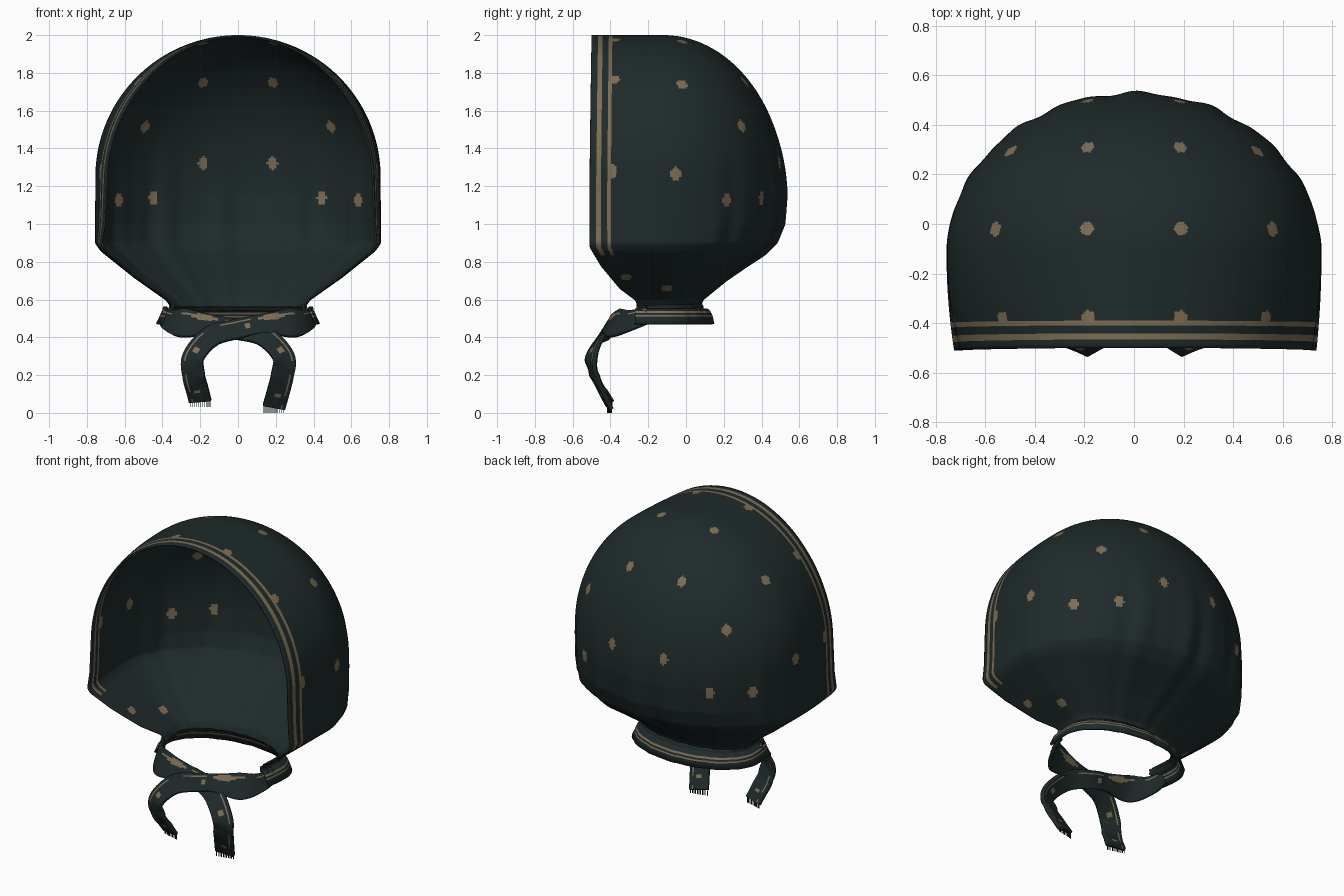
import bpy, bmesh, math
from mathutils import Vector

if "Cube" in bpy.data.objects:
    bpy.data.objects.remove(bpy.data.objects["Cube"])


def material(name, rgb):
    m = bpy.data.materials.new(name)
    m.diffuse_color = (*rgb, 1)
    m.use_nodes = True
    m.node_tree.nodes["Principled BSDF"].inputs["Base Color"].default_value = m.diffuse_color
    return m


CLOTH = material("dark green cloth", (0.0135, 0.0232, 0.0232))
TAN = material("tan print", (0.205, 0.155, 0.088))


def lerp_table(table, z):
    """Piecewise linear lookup, table runs from high z to low z."""
    if z >= table[0][0]:
        return table[0][1]
    for (za, a), (zb, b) in zip(table, table[1:]):
        if z >= zb:
            return a + (b - a) * (za - z) / (za - zb)
    return table[-1][1]


def finish(bm, name, thickness):
    mesh = bpy.data.meshes.new(name)
    bm.normal_update()
    bm.to_mesh(mesh)
    bm.free()
    ob = bpy.data.objects.new(name, mesh)
    bpy.context.collection.objects.link(ob)
    mesh.materials.append(CLOTH)
    mesh.materials.append(TAN)
    mesh.polygons.foreach_set("use_smooth", [True] * len(mesh.polygons))
    if thickness:
        mod = ob.modifiers.new("cloth thickness", "SOLIDIFY")
        mod.thickness = thickness
        mod.offset = 0
    return ob


def grid(rows, is_tan):
    """Skin rows of points; is_tan(row, col) marks printed faces."""
    bm = bmesh.new()
    vs = [[bm.verts.new(p) for p in r] for r in rows]
    for i in range(len(vs) - 1):
        for j in range(len(vs[0]) - 1):
            f = bm.faces.new((vs[i][j], vs[i + 1][j], vs[i + 1][j + 1], vs[i][j + 1]))
            f.material_index = int(is_tan(i, j))
    return bm


# Horizontal section: straight sides from the open front, half ellipse at the back
Y0 = -0.12
SIDE = [0, .045, .09, .155, .2, .24, .29] + [.29 + .71 * k / 30 for k in range(1, 31)]
ARC = 170
COLS = 2 * (len(SIDE) - 1) + ARC


def section(z, w, front, back, pleat=0.0, pinch=.04):
    right, left = [], []
    for s in SIDE:
        y = front + (Y0 - front) * s
        fade = (1 - s) ** 2
        right.append((w * (1 - .8 * pinch * fade), y, z))
        left.append((-w * (1 - 1.2 * pinch * fade), y, z))
    arc = []
    for k in range(1, ARC):
        t = math.pi * k / ARC
        r = 1 + pleat * math.sin(t) * (math.sin(17 * t + .6) + .5 * math.sin(29 * t))
        arc.append((w * r * math.cos(t), Y0 + (back - Y0) * r * math.sin(t), z))
    return right + arc + left[::-1]


# Hood
WIDTH = [(1.25, .75), (.9, .752), (.86, .725), (.72, .55), (.6, .38), (.56, .35)]
FRONT = [(1.99, -.5), (1.2, -.51), (.88, -.51), (.78, -.45), (.66, -.35), (.6, -.27), (.56, -.25)]
BACK = [(1.15, .525), (1.0, .51), (.9, .47), (.84, .41), (.78, .32), (.7, .205), (.6, .085), (.56, .07)]
PINCH = [(1.9, .09), (1.74, .085), (1.45, .07), (1.0, .05), (.88, .03), (.6, .02)]


def hood_level(z):
    w = lerp_table(WIDTH, z)
    if z > 1.25:
        w = .75 * math.sqrt(max(0, 1 - ((z - 1.25) / .745) ** 2))
    back = lerp_table(BACK, z)
    if z > 1.15:
        back = Y0 + .645 * math.sqrt(max(0, 1 - ((z - 1.15) / .845) ** 2))
    pleat = .013 * min(1, max(0, (1.5 - z) / .5))
    return section(z, w, lerp_table(FRONT, z), back, pleat, lerp_table(PINCH, z))


levels = [1.25 + .745 * math.cos(math.pi / 2 * k / 105) for k in range(105)]
levels += [1.25 - .69 * k / 70 for k in range(71)]
stripes = {2, 5, COLS - 3, COLS - 6}
bm = grid([hood_level(z) for z in levels], lambda i, j: j in stripes and levels[i] > .84)
bmesh.ops.remove_doubles(bm, verts=bm.verts, dist=.0004)

# Printed dots on the hood, mirrored left and right
DOTS = [(.19, -.02, 1.97), (.56, -.02, 1.74), (.19, .32, 1.76), (.5, .3, 1.52),
        (.19, -.38, 1.98), (.52, -.38, 1.75), (.75, -.06, 1.27), (.74, -.39, 1.28),
        (.45, .39, 1.14), (.18, .47, 1.32), (.64, .22, 1.13), (.47, -.1, .66), (.55, -.32, .72)]
centres = [(f, f.calc_center_median()) for f in bm.faces]
for x, y, z in DOTS:
    for sx in (1, -1):
        p = Vector((sx * x, y, z))
        hub = min(centres, key=lambda fc: (fc[1] - p).length_squared)[1]
        for f, c in centres:
            d = c - hub
            if d.x ** 2 + d.y ** 2 + (.75 * d.z) ** 2 < .0275 ** 2:
                f.material_index = 1
finish(bm, "hood", .01)

# Flared band gathered round the neck: z, width, front, back
BAND = [(.575, .355, -.26, .075), (.56, .36, -.26, .085), (.548, .355, -.26, .085),
        (.545, .385, -.27, .11), (.535, .398, -.27, .12), (.525, .402, -.27, .125),
        (.515, .407, -.27, .13), (.507, .41, -.27, .133), (.47, .428, -.27, .14)]
finish(grid([section(*b, .008) for b in BAND], lambda i, j: i in (4, 6)), "neck_band", .014)


# Ties: flat ribbons swept along a path, facing out and up from the neck
def spline(pts, steps):
    out = []
    for i in range(len(pts) - 1):
        a, b, c, d = (Vector(pts[min(max(i + k, 0), len(pts) - 1)]) for k in (-1, 0, 1, 2))
        for k in range(steps):
            t = k / steps
            out.append(.5 * (2 * b + (c - a) * t + (2 * a - 5 * b + 4 * c - d) * t * t
                             + (3 * b - a - 3 * c + d) * t ** 3))
    return out + [Vector(pts[-1])]


def tie(name, pts, flip):
    path = spline(pts, 14)
    n, rows, across = len(path), [], 14
    for i, p in enumerate(path):
        tangent = (path[min(i + 1, n - 1)] - path[max(i - 1, 0)]).to_3d().normalized()
        outward = Vector((p.x * .6, p.y + .05, 0)).normalized() + Vector((0, 0, .55 * min(1, i / 30)))
        side = tangent.cross(outward).normalized()
        rows.append([p.to_3d() + side * p.w * (k / across - .5) for k in range(across + 1)])

    def printed(i, j):
        j = 13 - j if flip else j
        stripe = j == 11 and (i // 8) % 3 != 2
        blob = ((i - 37) / 7) ** 2 + ((j - 10.5) / 1.8) ** 2 < 1
        dots = any(((i - c) / 2) ** 2 + ((j - 6.5) / 1.8) ** 2 < 1 for c in (50, 80, 112))
        return stripe or blob or dots
    finish(grid(rows, printed), name, .022)

    # Fringe threads at the tail end
    fb = bmesh.new()
    a, b = rows[-1][0], rows[-1][-1]
    for k in range(11):
        top = a.lerp(b, (k + .5) / 11)
        for v in bmesh.ops.create_cube(fb, size=1)["verts"]:
            v.co = Vector((top.x + v.co.x * .004, top.y + v.co.y * .004,
                           pts[-1][2] - .013 + v.co.z * .034))
    finish(fb, name + "_fringe", 0)


# Right side tie crosses over the other one
tie("over_tie", [(.395, -.2, .52, .09), (.365, -.29, .49, .11), (.28, -.375, .475, .16),
                 (.13, -.41, .47, .11), (0, -.425, .445, .11), (-.14, -.455, .405, .12),
                 (-.235, -.5, .30, .12), (-.235, -.485, .2, .12), (-.215, -.44, .12, .12),
                 (-.2, -.405, .062, .12)], False)
tie("under_tie", [(-.395, -.2, .52, .09), (-.365, -.29, .49, .11), (-.28, -.375, .475, .16),
                  (-.13, -.385, .465, .11), (0, -.39, .44, .11), (.14, -.445, .405, .12),
                  (.24, -.5, .30, .12), (.235, -.485, .2, .12), (.21, -.44, .1, .12),
                  (.19, -.405, .03, .12)], True)
